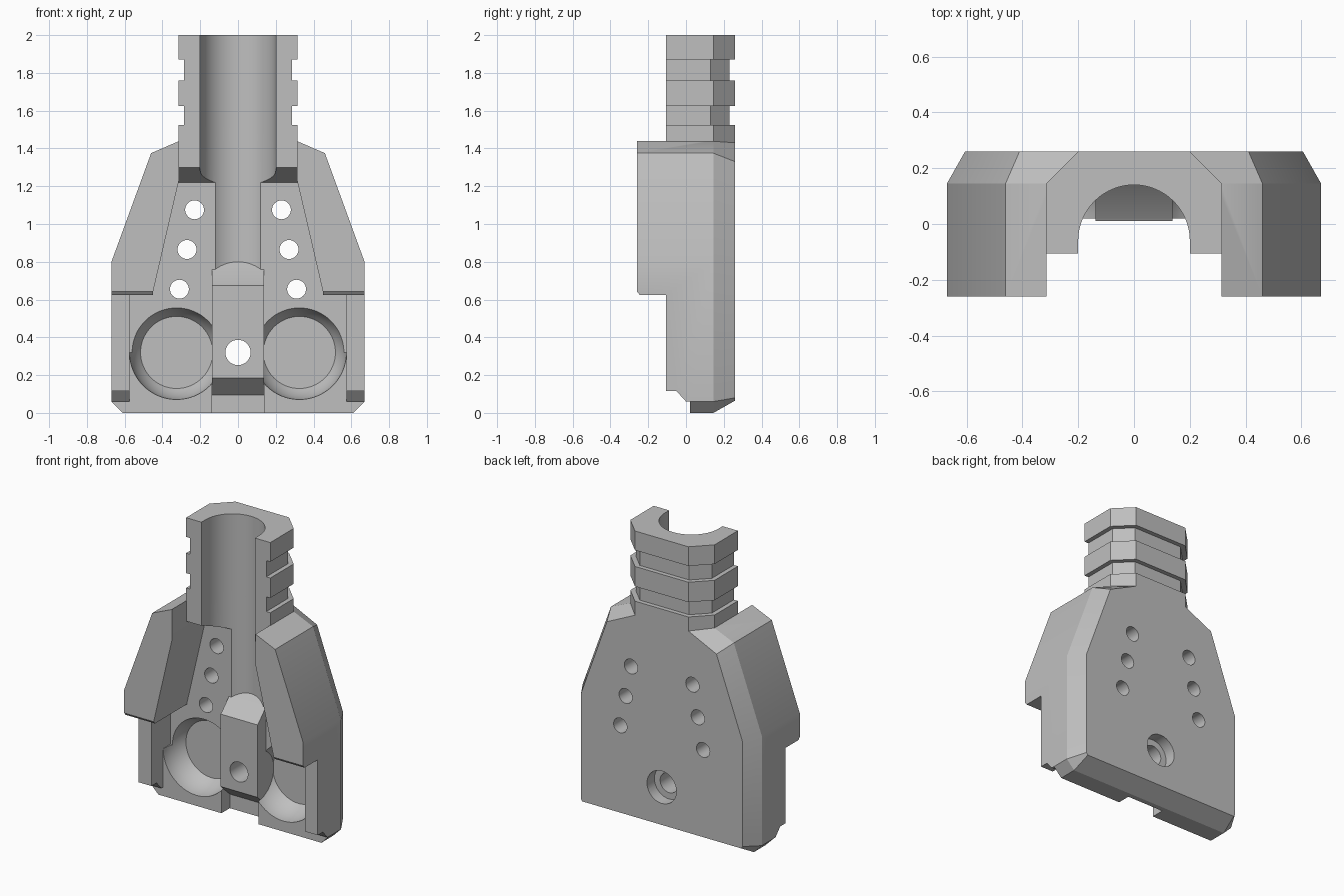
import bpy, bmesh, math

if "Cube" in bpy.data.objects:
    bpy.data.objects.remove(bpy.data.objects["Cube"], do_unlink=True)

grey = bpy.data.materials.new("plain_grey")
grey.use_nodes = True
COLOR = (0.52, 0.52, 0.52, 1)
grey.diffuse_color = COLOR
grey.node_tree.nodes["Principled BSDF"].inputs["Base Color"].default_value = COLOR


def loft(name, *stacks):
    """Solid object made of one or more stacks of matching rings."""
    bm = bmesh.new()
    for rings in stacks:
        rows = [[bm.verts.new(p) for p in ring] for ring in rings]
        n = len(rows[0])
        for a, b in zip(rows, rows[1:]):
            for i in range(n):
                j = (i + 1) % n
                bm.faces.new((a[i], a[j], b[j], b[i]))
        bm.faces.new(rows[0][::-1])
        bm.faces.new(rows[-1])
    bmesh.ops.recalc_face_normals(bm, faces=bm.faces)
    mesh = bpy.data.meshes.new(name)
    bm.to_mesh(mesh)
    bm.free()
    mesh.materials.append(grey)
    ob = bpy.data.objects.new(name, mesh)
    bpy.context.collection.objects.link(ob)
    return ob


def at_y(profile, y):
    return [(x, y, z) for x, z in profile]


def at_x(profile, x):
    return [(x, y, z) for y, z in profile]


def mirrored(half):
    return half + [(-x, z) for x, z in reversed(half)]


def disc(cx, cz, r, n=48):
    return [(cx + r * math.cos(2 * math.pi * i / n),
             cz + r * math.sin(2 * math.pi * i / n)) for i in range(n)]


def cut(target, cutter, keep=False):
    bpy.context.view_layer.objects.active = target
    mod = target.modifiers.new("cut", 'BOOLEAN')
    mod.operation, mod.solver, mod.object = 'DIFFERENCE', 'EXACT', cutter
    bpy.ops.object.modifier_apply(modifier=mod.name)
    if not keep:
        bpy.data.objects.remove(cutter, do_unlink=True)


def drill(target, x, z, r, y0=-0.5, y1=0.5):
    cut(target, loft("drill", [at_y(disc(x, z, r, 32), y) for y in (y0, y1)]))


# Main body with chamfered back
front = mirrored([(0.61, 0), (0.67, 0.06), (0.67, 0.8), (0.46, 1.375), (0.31, 1.44)])
back = mirrored([(0.595, 0.065), (0.605, 0.08), (0.605, 0.79), (0.41, 1.33), (0.2, 1.43)])
body = loft("body", [at_y(front, -0.26), at_y(front, 0.145), at_y(back, 0.26)])

# Lower front step, leaving the wings overhanging the side rails
step = [(-0.4, -0.1), (0.02, -0.1), (0.02, 0.06), (0, 0.06), (-0.05, 0.115),
        (-0.105, 0.115), (-0.105, 0.625), (-0.245, 0.625), (-0.27, 0.655), (-0.4, 0.655)]
cut(body, loft("step", [at_x(step, x) for x in (-1, 1)]))

# Recess between the wings, and the shallower one between the rails
recess = mirrored([(0.575, 0.32), (0.575, 0.625), (0.45, 0.625), (0.45, 0.64),
                   (0.313, 1.23), (0.313, 1.6)])
cut(body, loft("recess", [at_y(recess, y) for y in (-0.4, 0.10)]))
low = mirrored([(0.575, -0.1), (0.575, 0.4)])
cut(body, loft("low_recess", [at_y(low, y) for y in (-0.45, 0.02)]))
notch = mirrored([(0.138, -0.1), (0.138, 0.25)])
cut(body, loft("notch", [at_y(notch, y) for y in (-0.4, 0.11)]))

# Round bowls with flat floors
R = 0.249
for side in (-1, 1):
    rings = [at_y(disc(side * 0.325, 0.32, R, 64), -0.09)]
    for k in range(9):
        d = 0.16 * k / 8
        rings.append(at_y(disc(side * 0.325, 0.32, math.sqrt(R * R - d * d), 64), 0.02 + d))
    cut(body, loft("bowl", rings))

# Long bore channel
bore = [(x, y) for x, y in disc(0, -0.06, 0.2, 64)]
cut(body, loft("bore", [[(x, y, z) for x, y in bore] for z in (0.62, 2.2)]))

# Bolt holes and rear counterbore
for side in (-1, 1):
    for x, z in ((0.23, 1.075), (0.27, 0.865), (0.31, 0.655)):
        drill(body, side * x, z, 0.05)
drill(body, 0, 0.32, 0.067)
drill(body, 0, 0.32, 0.11, 0.181, 0.5)

# Centre post between the bowls
post_side = [(0.01, 0.185), (0.01, 0.675), (0.02, 0.68), (0.14, 0.8), (0.18, 0.8),
             (0.18, 0.095), (0.11, 0.095)]
post = loft("centre_post", [at_x(post_side, x) for x in (-0.138, 0.138)])
drill(post, 0, 0.32, 0.067)


# Grooved neck with a C-shaped section
def section(inset):
    outer = [(0.315 - inset, -0.105), (0.315 - inset, 0.145 - inset / 2), (0.2 - inset / 2, 0.26 - inset)]
    arc = [(-0.2 * math.cos(math.pi * i / 32), -0.06 + 0.2 * math.sin(math.pi * i / 32))
           for i in range(33)]
    return mirrored(outer) + [(-0.2, -0.105)] + arc + [(0.2, -0.105)]


stacks = []
levels = [1.22, 1.525, 1.625, 1.76, 1.87, 2.0]
for i, (z0, z1) in enumerate(zip(levels, levels[1:])):
    shape = section(0.03 * (i % 2))
    tilt = 0.39 if i == 0 else 0  # sloped underside of the lowest band
    stacks.append([[(x, y, z0 + tilt * (0.1 - y)) for x, y in shape],
                   [(x, y, z1) for x, y in shape]])
neck = loft("neck", *stacks)

# Smooth curved walls, sharp edges
for ob in (body, post, neck):
    bpy.ops.object.select_all(action='DESELECT')
    ob.select_set(True)
    bpy.context.view_layer.objects.active = ob
    bpy.ops.object.shade_smooth_by_angle(angle=math.radians(25))
